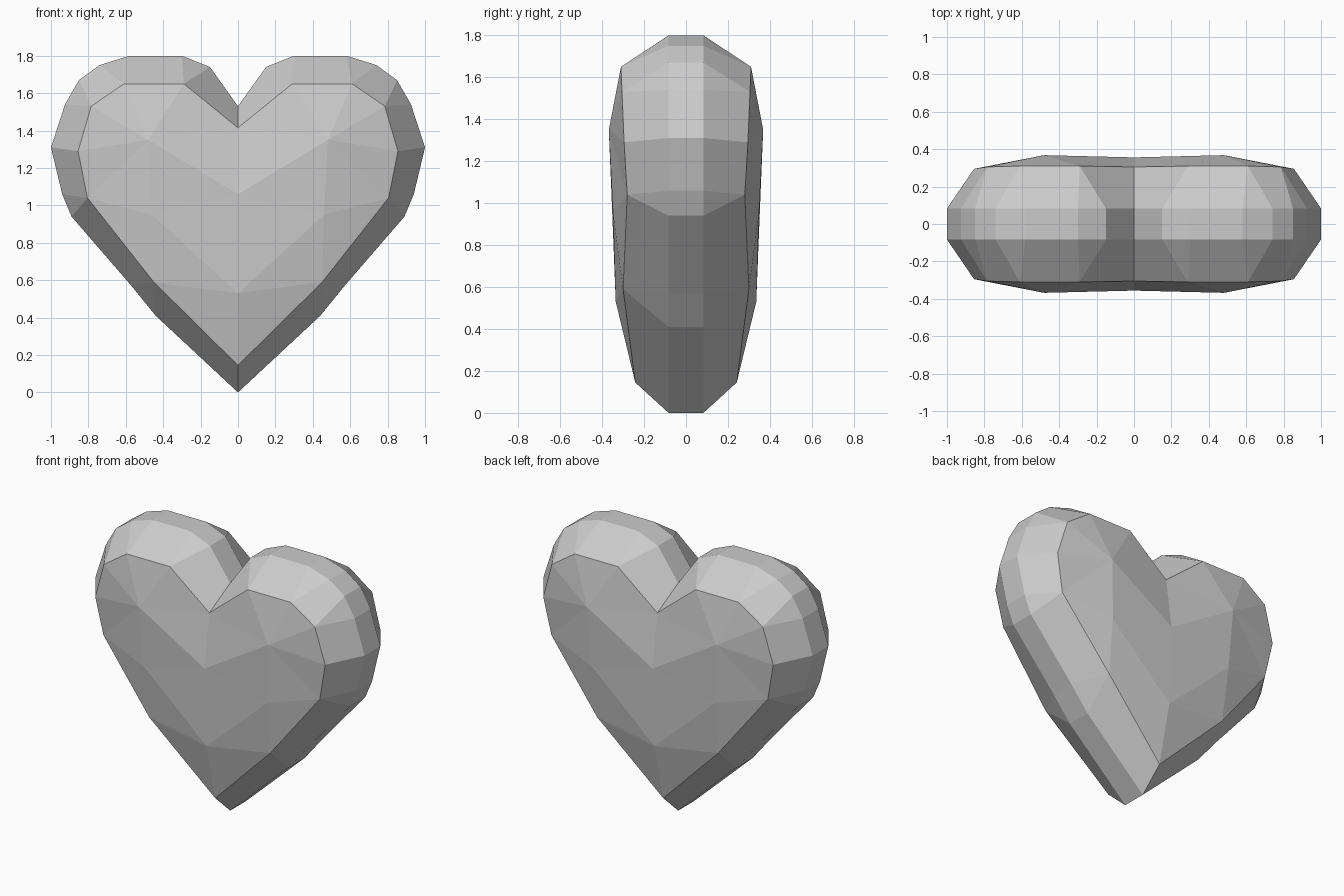
import bpy, bmesh

if "Cube" in bpy.data.objects:
    bpy.data.objects.remove(bpy.data.objects["Cube"])

# Right half of the outer edge: (x, z), from notch round to the tip
OUTER = [(0, 1.53), (0.15, 1.74), (0.30, 1.80), (0.58, 1.80), (0.74, 1.75),
         (0.85, 1.67), (0.925, 1.54), (1.0, 1.31), (0.94, 1.06), (0.89, 0.94),
         (0.57, 0.57), (0.44, 0.41), (0, 0)]
# Rim of the face: (x, depth, z)
RIM = [(0, 0.305, 1.415), (0.29, 0.31, 1.65), (0.61, 0.31, 1.65), (0.785, 0.305, 1.53),
       (0.855, 0.295, 1.29), (0.805, 0.28, 1.04), (0.45, 0.30, 0.59), (0, 0.242, 0.145)]
# Rim point that each outer point joins to
LINK = [0, 1, 1, 2, 2, 3, 3, 4, 5, 5, 6, 6, 7]
EDGE = 0.083

bm = bmesh.new()


def half_face(side):
    """Right half of the front (side=-1) or back (side=1)."""
    outer = [bm.verts.new((x, side * EDGE, z)) for x, z in OUTER]
    rim = [bm.verts.new((x, side * y, z)) for x, y, z in RIM]
    lobe, centre, cheek, low = [bm.verts.new((x, side * y, z)) for x, y, z in
                                [(0.48, 0.368, 1.35), (0, 0.356, 1.06),
                                 (0.46, 0.348, 0.95), (0, 0.335, 0.53)]]
    # Bevel band
    for i in range(len(outer) - 1):
        a, b = LINK[i], LINK[i + 1]
        if a == b:
            bm.faces.new((outer[i], outer[i + 1], rim[a]))
        else:
            bm.faces.new((outer[i], outer[i + 1], rim[b], rim[a]))
    # Domed face
    for i in range(5):
        bm.faces.new((lobe, rim[i], rim[i + 1]))
    for tri in [(lobe, rim[0], centre), (lobe, rim[5], cheek), (lobe, cheek, centre),
                (cheek, rim[5], rim[6]), (cheek, centre, low), (cheek, rim[6], low),
                (low, rim[6], rim[7])]:
        bm.faces.new(tri)
    return outer


front, back = half_face(-1), half_face(1)
# Flat strip around the edge
for i in range(len(front) - 1):
    bm.faces.new((front[i], front[i + 1], back[i + 1], back[i]))

# Mirror to the left half and weld
bmesh.ops.mirror(bm, geom=bm.verts[:] + bm.edges[:] + bm.faces[:],
                 axis='X', merge_dist=0.001)
bmesh.ops.remove_doubles(bm, verts=bm.verts[:], dist=0.001)
bmesh.ops.recalc_face_normals(bm, faces=bm.faces[:])

mesh = bpy.data.meshes.new("heart")
bm.to_mesh(mesh)
bm.free()
bpy.context.collection.objects.link(bpy.data.objects.new("heart", mesh))
